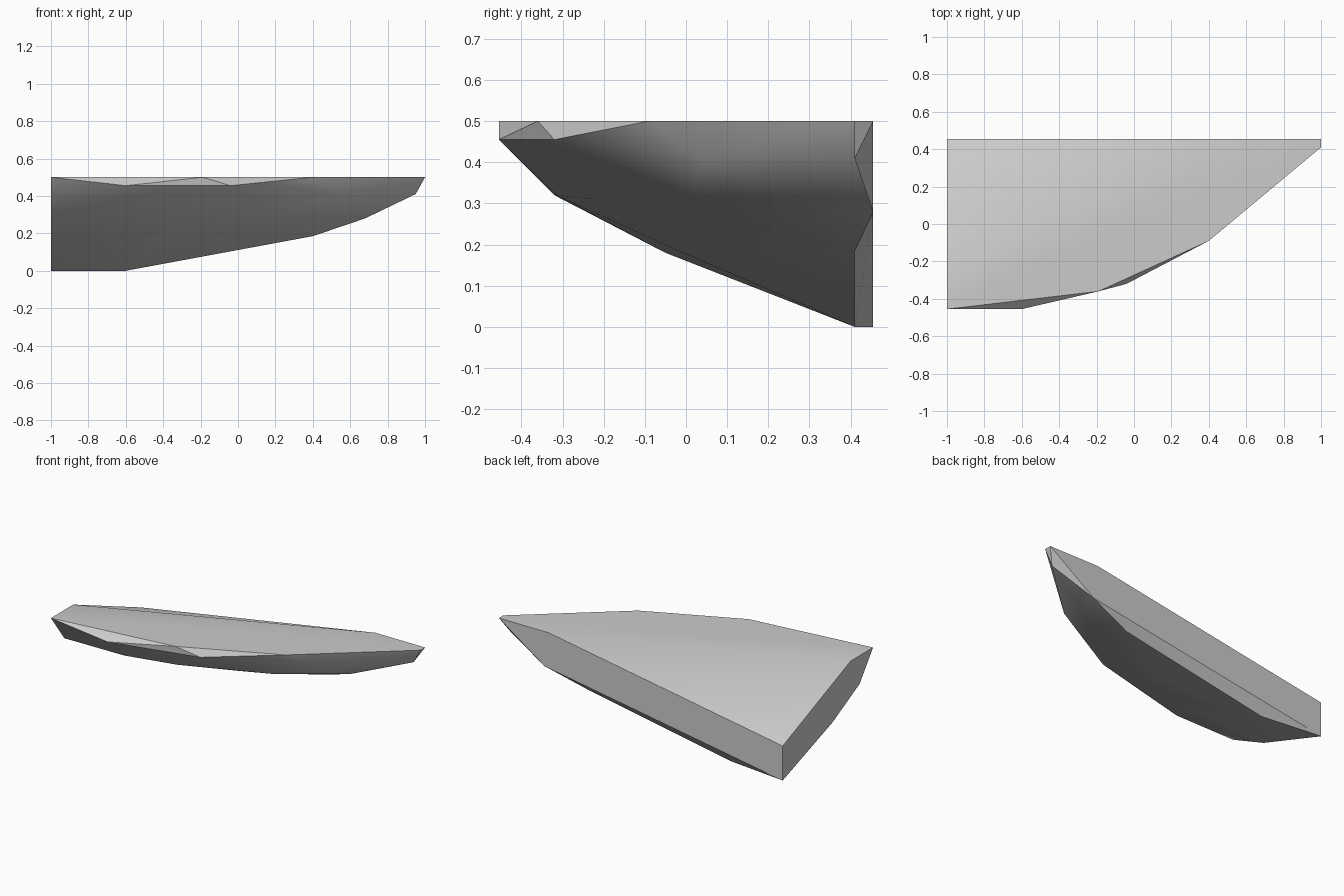
import bpy
import bmesh
import math
from mathutils import Vector

cube = bpy.data.objects.get("Cube")
if cube:
    bpy.data.objects.remove(cube, do_unlink=True)

# One plain stone grey
stone = bpy.data.materials.new("stone_grey")
stone.use_nodes = True
grey = (0.6, 0.6, 0.6, 1.0)
stone.diffuse_color = grey
stone.node_tree.nodes["Principled BSDF"].inputs["Base Color"].default_value = grey

TOP = 0.5
LEFT, FRONT, BACK = -1.0, -0.455, 0.455

# Flat top outline, running from the broad end round to the pointed end
top_rim = [(LEFT, FRONT), (-0.19, -0.36), (0.4, -0.09), (1, 0.41),
           (1, BACK), (0.65, BACK), (LEFT, -0.23)]
points = [(x, y, TOP) for x, y in top_rim]

# Chipped shoulder just below the rim
points += [(-0.6, FRONT, 0.455), (-0.04, -0.32, 0.455),
           (0.55, 0.04, 0.41), (0.95, 0.41, 0.41)]

# Bulging upper belly, from the broad end to the back face
points += [(LEFT, -0.32, 0.32), (-0.58, -0.315, 0.32), (-0.27, -0.225, 0.31),
           (0.25, 0.01, 0.3), (0.61, 0.265, 0.3), (0.68, BACK, 0.28)]

# Lower belly
points += [(LEFT, -0.05, 0.18), (-0.55, -0.03, 0.19),
           (-0.08, 0.12, 0.19), (0.4, 0.41, 0.185)]

# Corner where the top slopes down, and the keel below it
points += [(LEFT, BACK, 0.22), (LEFT, BACK, 0), (-0.6, 0.41, 0)]

# Wrap the facets around the corners
bm = bmesh.new()
for p in points:
    bm.verts.new(Vector(p))
hull = bmesh.ops.convex_hull(bm, input=bm.verts[:])
inside = [v for v in hull["geom_interior"] if isinstance(v, bmesh.types.BMVert)]
bmesh.ops.delete(bm, geom=inside, context='VERTS')
bmesh.ops.dissolve_limit(bm, angle_limit=math.radians(1),
                         verts=bm.verts[:], edges=bm.edges[:])
bmesh.ops.recalc_face_normals(bm, faces=bm.faces[:])

mesh = bpy.data.meshes.new("rock_slab")
bm.to_mesh(mesh)
bm.free()
mesh.materials.append(stone)
slab = bpy.data.objects.new("rock_slab", mesh)
bpy.context.collection.objects.link(slab)

# Soft facets, crisp cut edges
bpy.ops.object.select_all(action='DESELECT')
slab.select_set(True)
bpy.context.view_layer.objects.active = slab
bpy.ops.object.shade_smooth_by_angle(angle=math.radians(30))
